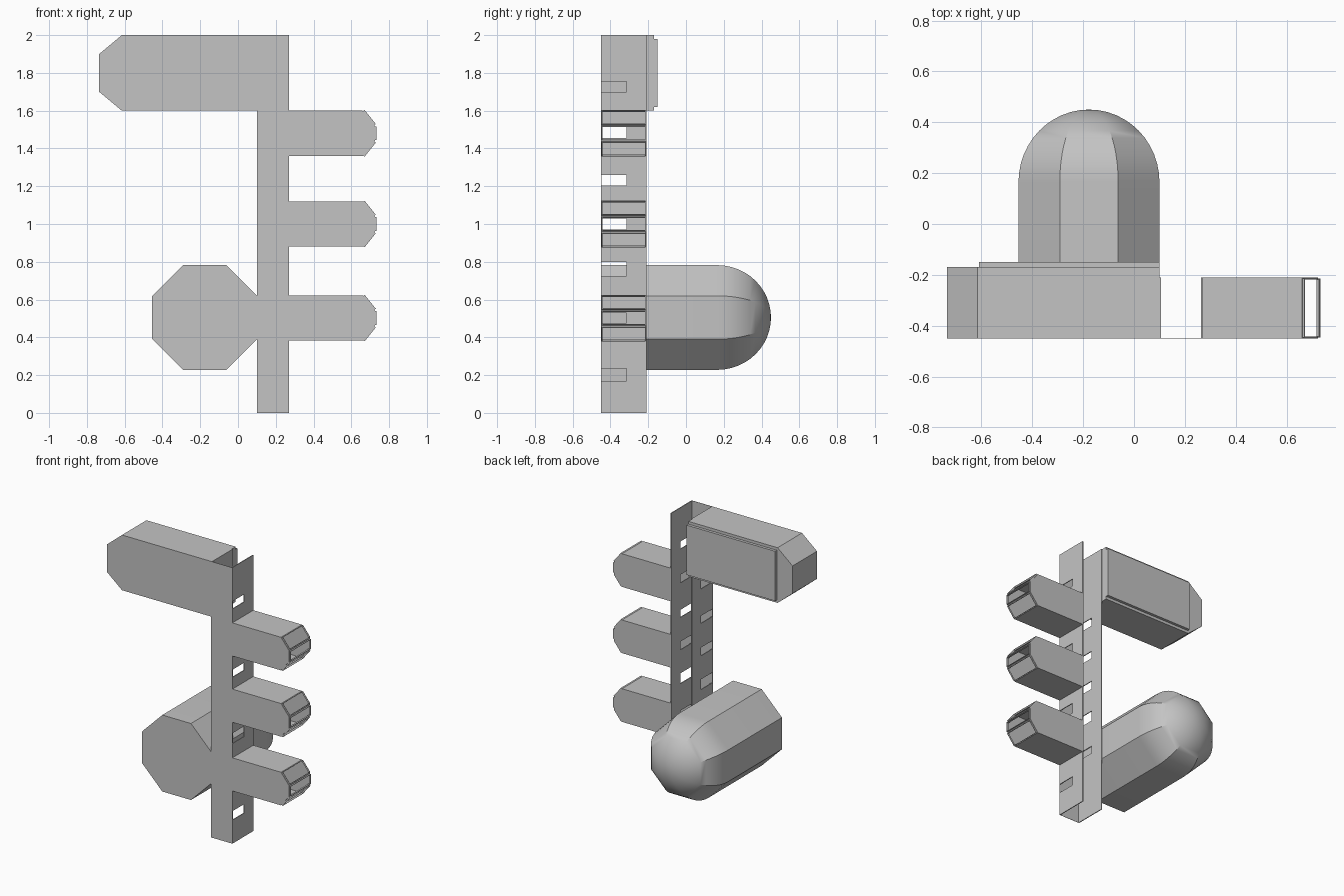
import bpy, bmesh, math

cube = bpy.data.objects.get("Cube")
if cube:
    bpy.data.objects.remove(cube)

grey = bpy.data.materials.new("light_grey")
grey.use_nodes = True
grey.diffuse_color = (0.55, 0.55, 0.55, 1)
grey.node_tree.nodes["Principled BSDF"].inputs["Base Color"].default_value = (0.55, 0.55, 0.55, 1)

FRONT, BACK = -0.45, -0.21      # depth of the spine and arms
LEFT, RIGHT = 0.10, 0.27        # outer sides of the spine
TOP = 2.0


def finish(name, bm):
    bmesh.ops.recalc_face_normals(bm, faces=bm.faces)
    mesh = bpy.data.meshes.new(name)
    bm.to_mesh(mesh)
    bm.free()
    mesh.materials.append(grey)
    obj = bpy.data.objects.new(name, mesh)
    bpy.context.collection.objects.link(obj)
    return obj


def prism(points, axis, low, high):
    """Extrude a 2D outline along x or y; the outline is (y, z) or (x, z)."""
    bm = bmesh.new()
    place = (lambda p, d: (d, p[0], p[1])) if axis == "x" else (lambda p, d: (p[0], d, p[1]))
    a = [bm.verts.new(place(p, low)) for p in points]
    b = [bm.verts.new(place(p, high)) for p in points]
    bm.faces.new(a)
    bm.faces.new(b)
    for i in range(len(points)):
        j = (i + 1) % len(points)
        bm.faces.new((a[i], a[j], b[j], b[i]))
    bmesh.ops.recalc_face_normals(bm, faces=bm.faces)
    return bm


def rectangle(u0, u1, v0, v1):
    return [(u0, v0), (u1, v0), (u1, v1), (u0, v1)]


# Spine: open-backed channel with notched side plates
def side_plate(name, x0, x1, notches):
    outline = [(BACK, TOP), (BACK, 0), (FRONT, 0)]
    for low, high in notches:
        outline += [(FRONT, low), (-0.315, low), (-0.315, high), (FRONT, high)]
    finish(name, prism(outline + [(FRONT, TOP)], "x", x0, x1))


notches = [(0.17, 0.235), (0.475, 0.53), (0.725, 0.80), (0.97, 1.03),
           (1.205, 1.26), (1.455, 1.515), (1.70, 1.755)]
side_plate("spine_left_plate", RIGHT - 0.006, RIGHT, notches)
side_plate("spine_right_plate", LEFT, LEFT + 0.006, notches[1:-1])
finish("spine_front_plate",
       prism(rectangle(LEFT, RIGHT, 0, TOP), "y", FRONT, FRONT + 0.002))

# Top box with chamfered end and raised back panel
box = [(LEFT, 1.6), (LEFT, TOP), (-0.615, TOP), (-0.735, 1.9), (-0.735, 1.7), (-0.615, 1.6)]
finish("top_box", prism(box, "y", FRONT, -0.17))
finish("top_box_back_panel",
       prism(rectangle(-0.61, LEFT, 1.62, 1.98), "y", -0.17, -0.15))


# Arms: hollow tubes with a framed window in each of three end facets
def arm(name, z):
    outline = []
    for x, half in ((RIGHT, 0.12), (0.66, 0.12), (0.724, 0.04)):
        outline.append((x, z - half))
    outline += [(x, 2 * z - h) for x, h in reversed(outline)]
    bm = prism(outline, "y", FRONT, BACK)
    root = [f for f in bm.faces if f.normal.x < -0.9]
    ends = [f for f in bm.faces if f.normal.x > 0.5]
    bmesh.ops.inset_individual(bm, faces=ends, thickness=0.005)
    bmesh.ops.inset_individual(bm, faces=ends, thickness=0.0005, depth=0.010)
    bmesh.ops.inset_individual(bm, faces=ends, thickness=0.005)
    bmesh.ops.inset_individual(bm, faces=ends, thickness=0.0005, depth=-0.012)
    bmesh.ops.delete(bm, geom=ends + root, context="FACES")
    finish(name, bm)


for label, z in (("lower", 0.502), ("middle", 1.0), ("upper", 1.48)):
    arm(label + "_arm", z)

# Octagonal pod with a domed back
bm = bmesh.new()
cx, cz, radius = -0.177, 0.505, 0.3
steps, dome_start, dome_depth = 12, 0.165, 0.285
stations = [(FRONT, 1.0)]
for i in range(steps):
    t = math.pi / 2 * i / steps
    stations.append((dome_start + dome_depth * math.sin(t), math.cos(t)))
rings = []
for y, scale in stations:
    ring = []
    for k in range(8):
        a = math.radians(22.5 + 45 * k)
        ring.append(bm.verts.new((cx + radius * scale * math.cos(a), y,
                                  cz + radius * scale * math.sin(a))))
    rings.append(ring)
tip = bm.verts.new((cx, dome_start + dome_depth, cz))
bm.faces.new(rings[0])
for r, s in zip(rings, rings[1:]):
    for k in range(8):
        n = (k + 1) % 8
        bm.faces.new((r[k], r[n], s[n], s[k]))
for k in range(8):
    bm.faces.new((rings[-1][k], rings[-1][(k + 1) % 8], tip))
pod = finish("pod", bm)
bpy.ops.object.select_all(action="DESELECT")
pod.select_set(True)
bpy.context.view_layer.objects.active = pod
bpy.ops.object.shade_smooth_by_angle(angle=math.radians(30))
